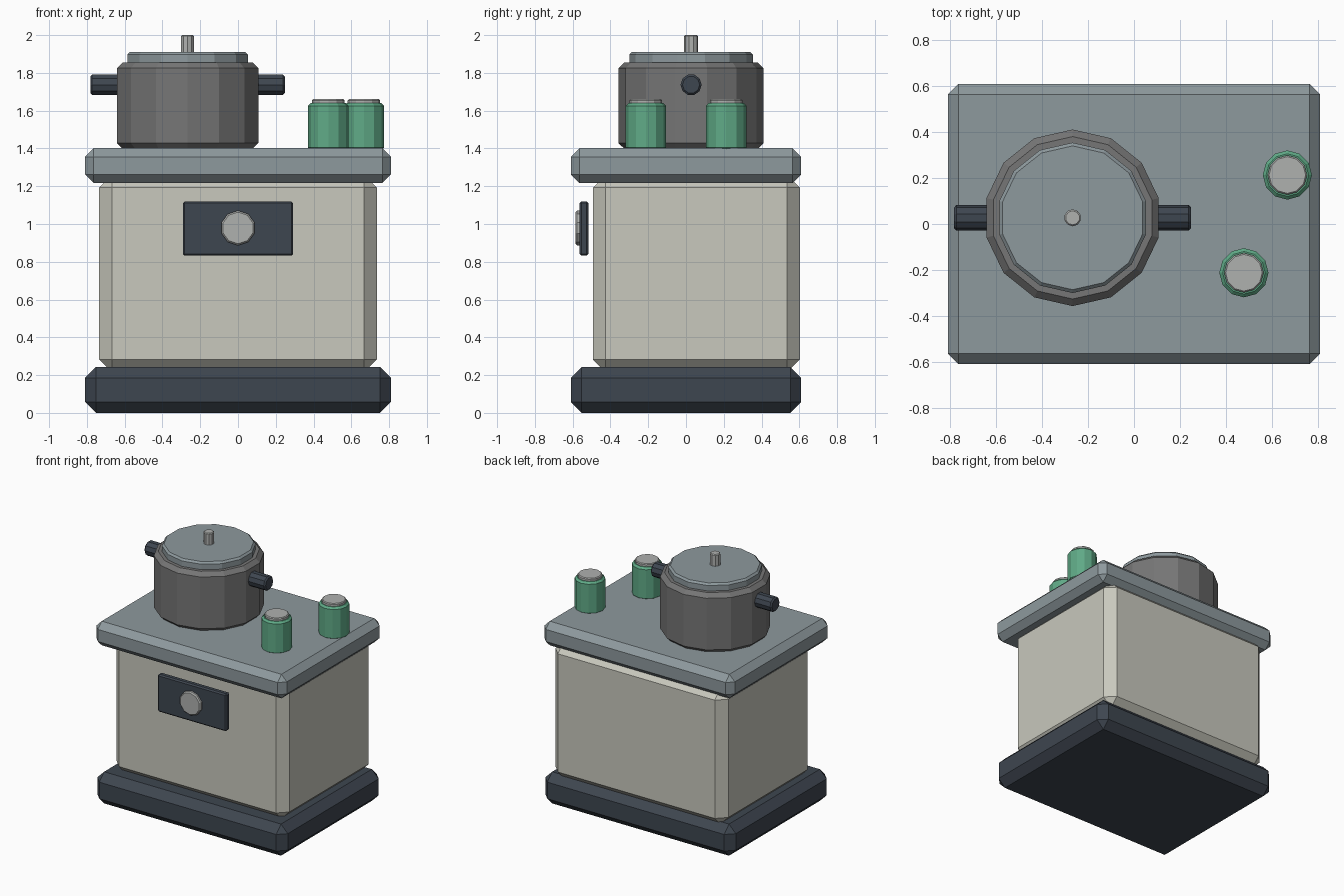
import bpy
import bmesh
from math import pi
from mathutils import Matrix

if "Cube" in bpy.data.objects:
    bpy.data.objects.remove(bpy.data.objects["Cube"])


def material(name, r, g, b):
    m = bpy.data.materials.new(name)
    m.diffuse_color = (r, g, b, 1)
    m.use_nodes = True
    m.node_tree.nodes["Principled BSDF"].inputs["Base Color"].default_value = m.diffuse_color
    return m


DARK = material("dark_iron", 0.048, 0.061, 0.08)
CREAM = material("cream_enamel", 0.58, 0.58, 0.51)
STEEL = material("blue_steel", 0.27, 0.32, 0.34)
GREY = material("pot_grey", 0.18, 0.18, 0.18)
PALE = material("pale_metal", 0.43, 0.44, 0.43)
GREEN = material("green_glass", 0.115, 0.40, 0.24)


def finish(bm, name, mat, bevel, edges):
    # single-segment chamfer, flat faces
    bmesh.ops.bevel(bm, geom=edges, offset=bevel, offset_type='OFFSET',
                    segments=1, affect='EDGES', clamp_overlap=True)
    mesh = bpy.data.meshes.new(name)
    bm.to_mesh(mesh)
    bm.free()
    mesh.materials.append(mat)
    ob = bpy.data.objects.new(name, mesh)
    bpy.context.collection.objects.link(ob)
    return ob


def box(name, x, y, z, mat, bevel):
    # x, y, z are (min, max) ranges; the chamfer is equal on both faces
    bm = bmesh.new()
    bmesh.ops.create_cube(bm, size=1)
    for v in bm.verts:
        for i, (lo, hi) in enumerate((x, y, z)):
            v.co[i] = lo if v.co[i] < 0 else hi
    w = bevel * 0.7071 * 1.41421
    return finish(bm, name, mat, w, bm.edges[:])


def cylinder(name, start, length, r, sides, mat, bevel, axis='Z'):
    # built upward from the start point, then turned; only the rims are chamfered
    bm = bmesh.new()
    bmesh.ops.create_cone(bm, cap_ends=True, segments=sides, radius1=r,
                          radius2=r, depth=length,
                          matrix=Matrix.Translation((0, 0, length / 2)))
    rims = [e for e in bm.edges
            if abs(e.verts[0].co.z - e.verts[1].co.z) < 1e-5]
    turn = {'Z': Matrix.Identity(4), '-Y': Matrix.Rotation(pi / 2, 4, 'X'),
            'X': Matrix.Rotation(pi / 2, 4, 'Y'),
            '-X': Matrix.Rotation(-pi / 2, 4, 'Y')}[axis]
    bmesh.ops.transform(bm, matrix=Matrix.Translation(start) @ turn,
                        verts=bm.verts[:])
    return finish(bm, name, mat, bevel, rims)


# Cabinet
box("base_plinth", (-0.81, 0.81), (-0.61, 0.61), (0, 0.243), DARK, 0.058)
box("cabinet_body", (-0.735, 0.735), (-0.493, 0.603), (0.215, 1.26), CREAM, 0.068)
box("counter_top", (-0.81, 0.81), (-0.61, 0.61), (1.217, 1.402), STEEL, 0.046)

# Front control plate and dial
box("control_plate", (-0.292, 0.292), (-0.563, -0.516), (0.832, 1.12), DARK, 0.01)
cylinder("control_dial", (0, -0.54, 0.979), 0.045, 0.092, 10, PALE, 0.008, '-Y')

# Pot with lid, lid pin and side handles
PX, PY = -0.267, 0.027
cylinder("pot", (PX, PY, 1.398), 0.457, 0.384, 14, GREY, 0.03)
cylinder("pot_lid", (PX, PY, 1.835), 0.076, 0.327, 14, STEEL, 0.014)
cylinder("lid_pin", (PX, PY, 1.90), 0.10, 0.037, 10, PALE, 0.006)
for side, axis, s in (("left", '-X', -1), ("right", 'X', 1)):
    cylinder(side + "_pot_handle", (PX + s * 0.34, PY, 1.737), 0.175,
             0.056, 10, DARK, 0.01, axis)

# Jars with caps
for side, x, y in (("front", 0.478, -0.212), ("back", 0.667, 0.213)):
    cylinder(side + "_jar", (x, y, 1.39), 0.25, 0.107, 12, GREEN, 0.014)
    cylinder(side + "_jar_cap", (x, y, 1.62), 0.041, 0.086, 12, PALE, 0.006)
